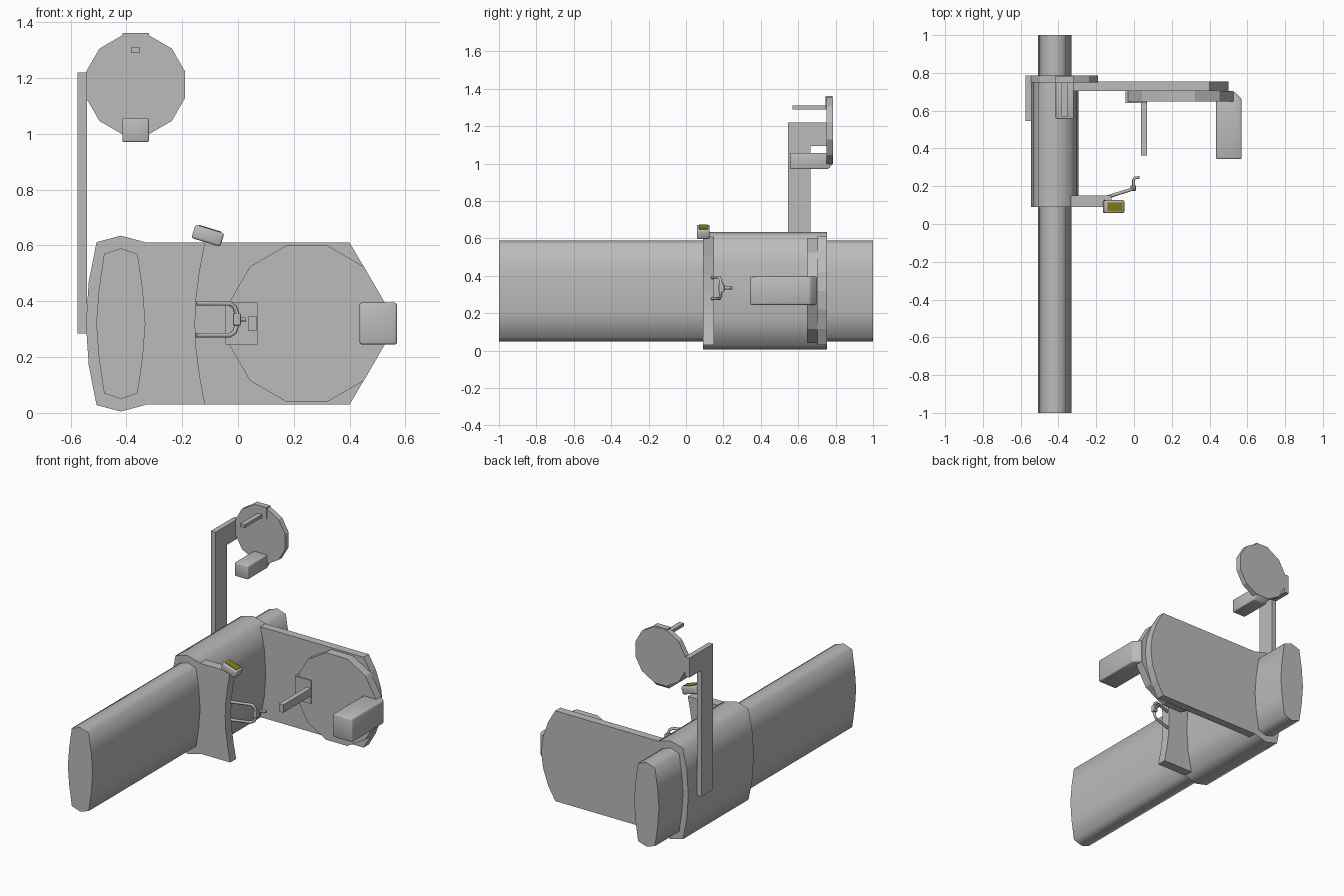
import bpy, bmesh, math
from mathutils import Matrix, Vector

if "Cube" in bpy.data.objects:
    bpy.data.objects.remove(bpy.data.objects["Cube"], do_unlink=True)


def material(name, colour):
    m = bpy.data.materials.new(name)
    m.use_nodes = True
    m.diffuse_color = colour
    m.node_tree.nodes["Principled BSDF"].inputs["Base Color"].default_value = colour
    return m


GREY = material("light_grey", (0.5, 0.5, 0.5, 1))
OLIVE = material("olive_screen", (0.24, 0.23, 0.01, 1))


def prism(name, pts, axis, lo, hi, mat=GREY, bevel=0, smooth=0, matrix=None):
    """Extrude a closed 2D profile along one axis."""
    place = {"x": lambda a, b: (lo, a, b),
             "y": lambda a, b: (a, lo, b),
             "z": lambda a, b: (a, b, lo)}[axis]
    step = Vector([(hi - lo) * (axis == k) for k in "xyz"])
    bm = bmesh.new()
    face = bm.faces.new([bm.verts.new(place(a, b)) for a, b in pts])
    ext = bmesh.ops.extrude_face_region(bm, geom=[face])["geom"]
    bmesh.ops.translate(bm, vec=step,
                        verts=[v for v in ext if isinstance(v, bmesh.types.BMVert)])
    if bevel:
        bmesh.ops.bevel(bm, geom=bm.edges[:], offset=bevel, segments=2,
                        profile=0.5, affect="EDGES")
    bmesh.ops.recalc_face_normals(bm, faces=bm.faces[:])
    if matrix:
        bm.transform(matrix)
    mesh = bpy.data.meshes.new(name)
    bm.to_mesh(mesh)
    bm.free()
    mesh.materials.append(mat)
    ob = bpy.data.objects.new(name, mesh)
    bpy.context.collection.objects.link(ob)
    if smooth:
        bpy.ops.object.select_all(action="DESELECT")
        ob.select_set(True)
        bpy.context.view_layer.objects.active = ob
        bpy.ops.object.shade_smooth_by_angle(angle=math.radians(smooth))
    return ob


def rect(a0, a1, b0, b1):
    return [(a0, b0), (a1, b0), (a1, b1), (a0, b1)]


def mirrored(quarter, cx, cz):
    """Profile symmetric both ways, from points running top centre to side."""
    right = quarter + [(a, -b) for a, b in reversed(quarter[:-1])]
    left = [(-a, b) for a, b in reversed(right[1:-1])]
    return [(cx + a, cz + b) for a, b in right + left]


MID = 0.32

# Long beam and the sleeve that clasps it
beam = mirrored([(0, .27), (.06, .25), (.079, .12), (.088, 0)], -.42, MID)
prism("beam", beam, "y", -1, 1, smooth=75)
sleeve = mirrored([(0, .315), (.087, .292), (.115, .15), (.125, 0)], -.42, MID)
prism("sleeve", sleeve, "y", .09, .755, smooth=75)

# Front flange with a concave free edge
edge = [(-.118, .29), (-.137, .19), (-.15, .09), (-.154, 0)]
edge += [(a, -b) for a, b in reversed(edge[:-1])]
prism("front_flange", [(a, MID + b) for a, b in [(-.42, .29)] + edge + [(-.42, -.29)]],
      "y", .09, .15)

# Rear plate with a tapered free edge
edge = [(.40, .29), (.45, .205), (.487, .1), (.5, 0)]
edge += [(a, -b) for a, b in reversed(edge[:-1])]
prism("rear_plate", [(a, MID + b) for a, b in [(-.42, .29)] + edge + [(-.42, -.29)]],
      "y", .703, .755)


def head(prefix, matrix):
    """Round plate carrying a large box, a small block and a bar."""
    ring = [(.289 * math.cos(math.radians(15 + 30 * i)),
             .289 * math.sin(math.radians(15 + 30 * i))) for i in range(12)]
    prism(prefix + "_disc", ring, "y", -.055, 0, matrix=matrix)
    box = [(.188, -.36), (.323, -.36), (.323, -.04), (.283, -.002), (.188, -.002)]
    prism(prefix + "_box", box, "z", -.075, .075, bevel=.008, smooth=50, matrix=matrix)
    prism(prefix + "_block", rect(-.292, -.177, -.062, -.002), "z", -.075, .075,
          matrix=matrix)
    bar = [(-.211, -.34), (-.179, -.34), (-.179, -.05), (-.211, -.05)]
    prism(prefix + "_bar", bar, "z", -.025, .025, matrix=matrix)


# Large head on the rear plate, and a smaller one turned a quarter on the mast
head("large_head", Matrix.Translation((.247, .703, MID)))
head("small_head", Matrix.Translation((-.367, .785, 1.176))
     @ Matrix.Rotation(math.radians(90), 4, "Y") @ Matrix.Scale(.635, 4))

# Mast with a top arm reaching back to the small head
mast = [(.545, .285), (.665, .285), (.665, 1.095), (.785, 1.095), (.785, 1.22), (.545, 1.22)]
prism("mast", mast, "x", -.575, -.542)

# Tilted control box with its screen
tilt = Matrix.Translation((-.108, .092, .635)) @ Matrix.Rotation(math.radians(17), 4, "Y")
prism("control_box", rect(-.054, .054, -.034, .034), "z", -.025, .025,
      bevel=.008, smooth=50, matrix=tilt)
prism("control_screen", rect(-.042, .042, -.023, .023), "z", .024, .028,
      mat=OLIVE, matrix=tilt)


def tube(name, pts, radius):
    cu = bpy.data.curves.new(name, "CURVE")
    cu.dimensions = "3D"
    cu.bevel_depth = radius
    cu.bevel_resolution = 1
    cu.use_fill_caps = True
    sp = cu.splines.new("POLY")
    sp.points.add(len(pts) - 1)
    for p, co in zip(sp.points, pts):
        p.co = (*co, 1)
    cu.materials.append(GREY)
    bpy.context.collection.objects.link(bpy.data.objects.new(name, cu))


# Bent bracket on the flange with a clamp and hooked tip
clamp_z = .335
half = [(-.15, .14, .057), (-.03, .178, .057), (-.012, .184, .045), (-.004, .187, .02)]
for side, s in (("upper", 1), ("lower", -1)):
    tube(side + "_bracket_arm", [(x, y, clamp_z + s * z) for x, y, z in half], .009)
prism("bracket_clamp", rect(-.018, .01, .175, .205), "z", clamp_z - .022, clamp_z + .022,
      bevel=.004)
tube("hook_tip", [(-.002, .195, clamp_z), (-.002, .235, clamp_z),
                  (.005, .245, clamp_z), (.028, .245, clamp_z)], .008)
